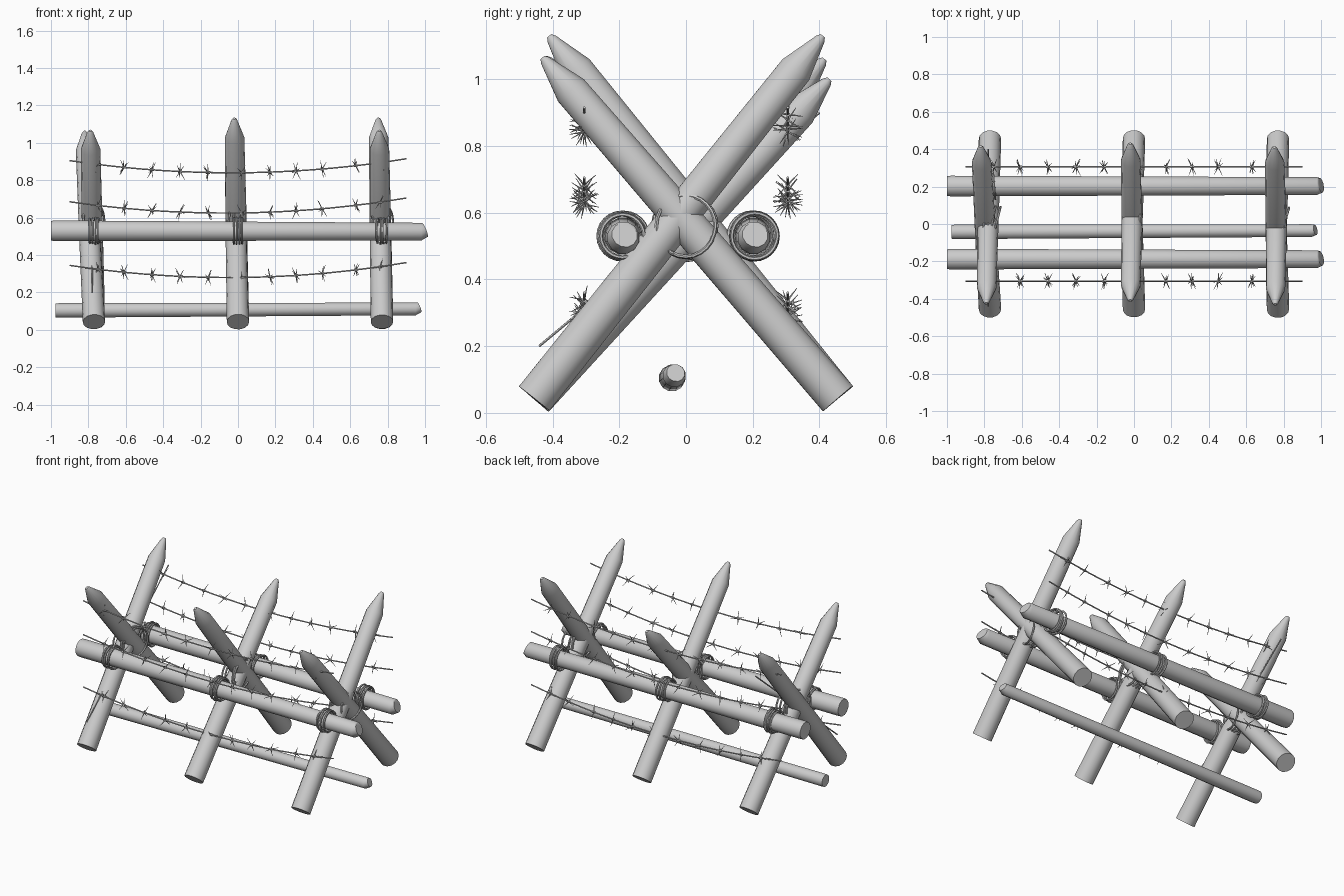
import bpy, bmesh, math, random
from mathutils import Vector, Matrix

random.seed(4)
cube = bpy.data.objects.get("Cube")
if cube:
    bpy.data.objects.remove(cube)

grey = bpy.data.materials.new("weathered_grey")
grey.use_nodes = True
grey.diffuse_color = (0.6, 0.6, 0.6, 1)
grey.node_tree.nodes["Principled BSDF"].inputs["Base Color"].default_value = (0.6, 0.6, 0.6, 1)


def sweep(bm, points, radii, sides, closed=False):
    """Skin round sections along a path, capping open ends."""
    pts = [Vector(p) for p in points]
    n = len(pts)
    rings, side = [], None
    for i, p in enumerate(pts):
        if closed:
            t = pts[(i + 1) % n] - pts[i - 1]
        else:
            t = pts[min(i + 1, n - 1)] - pts[max(i - 1, 0)]
        t.normalize()
        if side is None:
            side = t.orthogonal()
        side = (side - t * side.dot(t)).normalized()
        up = t.cross(side)
        angles = [math.tau * k / sides for k in range(sides)]
        rings.append([bm.verts.new(p + radii[i] * (side * math.cos(a) + up * math.sin(a)))
                      for a in angles])
    for i in range(n if closed else n - 1):
        a, b = rings[i], rings[(i + 1) % n]
        for k in range(sides):
            j = (k + 1) % sides
            bm.faces.new((a[k], a[j], b[j], b[k]))
    if not closed:
        bm.faces.new(rings[0][::-1])
        bm.faces.new(rings[-1])


def finish(bm, name, angle=30):
    bmesh.ops.recalc_face_normals(bm, faces=bm.faces)
    mesh = bpy.data.meshes.new(name)
    bm.to_mesh(mesh)
    bm.free()
    mesh.materials.append(grey)
    obj = bpy.data.objects.new(name, mesh)
    bpy.context.collection.objects.link(obj)
    bpy.ops.object.select_all(action='DESELECT')
    obj.select_set(True)
    bpy.context.view_layer.objects.active = obj
    bpy.ops.object.shade_smooth_by_angle(angle=math.radians(angle))
    return obj


# Sharpened stakes crossing in pairs
def stake(name, base, tip):
    base, tip = Vector(base), Vector(tip)
    axis = (tip - base).normalized()
    shoulder = tip - axis * 0.13
    bm = bmesh.new()
    sweep(bm, [base, base.lerp(shoulder, 0.5), shoulder, tip - axis * 0.012, tip],
          [0.06, 0.057, 0.052, 0.016, 0.008], 14)
    finish(bm, name)


post_x = (-0.77, 0, 0.77)
rear_tips = ((-0.82, 0.415, 1.06), (-0.02, 0.43, 1.0), (0.75, 0.41, 1.13))
front_tips = ((-0.79, -0.425, 1.065), (-0.02, -0.41, 1.13), (0.755, -0.43, 1.065))
for label, x, rear, front in zip(("right", "middle", "left"), post_x, rear_tips, front_tips):
    stake(label + "_rear_leaning_stake", (x, -0.455, 0.043), rear)
    stake(label + "_front_leaning_stake", (x, 0.455, 0.043), front)


# Long rails with rough chamfered ends
def rail(name, start, end, r0, r1):
    start, end = Vector(start), Vector(end)
    step = (end - start).normalized() * 0.02
    nick = Vector((0, 0.004, 0.008))
    bm = bmesh.new()
    sweep(bm, [start, start + step, start.lerp(end, 0.5), end - step, end + nick],
          [r0 * 0.95, r0, (r0 + r1) / 2, r1, r1 * 0.8], 12)
    finish(bm, name, 40)


rail("front_rail", (-1, -0.188, 0.53), (1, -0.188, 0.525), 0.057, 0.049)
rail("back_rail", (-1, 0.203, 0.53), (1, 0.203, 0.525), 0.057, 0.049)
rail("bottom_rail", (-0.975, -0.042, 0.104), (0.97, -0.035, 0.112), 0.04, 0.035)


# Rope lashings round the rails and in the notches of each crossing
def loop(bm, centre, radius, tilt):
    turn = Matrix.Rotation(tilt, 3, 'Z')
    pts = []
    for k in range(24):
        a = math.tau * k / 24
        pts.append(Vector(centre) + turn @ Vector((0, radius * math.cos(a), radius * math.sin(a))))
    sweep(bm, pts, [0.006] * len(pts), 6, True)


for label, x in zip(("right", "middle", "left"), post_x):
    for part, y in (("front", -0.19), ("back", 0.2)):
        bm = bmesh.new()
        for k in range(4):
            loop(bm, (x + (k - 1.5) * 0.015, y + random.uniform(-0.006, 0.006), 0.53),
                 random.uniform(0.064, 0.071), random.uniform(-0.12, 0.12))
        finish(bm, label + "_" + part + "_rope")
    bm = bmesh.new()
    for k in range(4):
        loop(bm, (x + (k - 1.5) * 0.022, 0, 0.56), random.uniform(0.085, 0.105),
             random.uniform(-0.3, 0.3))
    finish(bm, label + "_crossing_rope")


# Sagging barbed wires, three on each face
def barbed_wire(name, y, left_z, mid_z, right_z):
    def at(x):
        u = x / 0.9
        z = mid_z + (right_z - left_z) / 2 * u + ((left_z + right_z) / 2 - mid_z) * u * u
        return Vector((x, y, z))
    bm = bmesh.new()
    path = [at(-0.9 + 0.1 * i) for i in range(19)]
    sweep(bm, path, [0.004] * len(path), 6)
    for x in (-0.75, -0.61, -0.46, -0.31, -0.16, 0.02, 0.17, 0.31, 0.45, 0.63, 0.76):
        p = at(x)
        sweep(bm, [p - Vector((0.01, 0, 0)), p + Vector((0.01, 0, 0))], [0.007] * 2, 6)
        roll = random.uniform(0, math.tau)
        for k in range(4):
            a = roll + k * math.pi / 2
            spike = Vector((random.uniform(-0.025, 0.025),
                            0.045 * math.cos(a), 0.045 * math.sin(a)))
            sweep(bm, [p, p + spike], [0.0035, 0.0008], 5)
    finish(bm, name)


for part, y in (("front", -0.305), ("back", 0.305)):
    barbed_wire(part + "_upper_wire", y, 0.905, 0.84, 0.915)
    barbed_wire(part + "_middle_wire", y, 0.685, 0.625, 0.705)
    barbed_wire(part + "_lower_wire", y, 0.345, 0.28, 0.36)

# Thin tie rod piercing the end crossing
bm = bmesh.new()
sweep(bm, [(-0.78, -0.44, 0.2), (-0.78, 0.4, 0.9)], [0.004, 0.004], 6)
finish(bm, "tie_rod")
